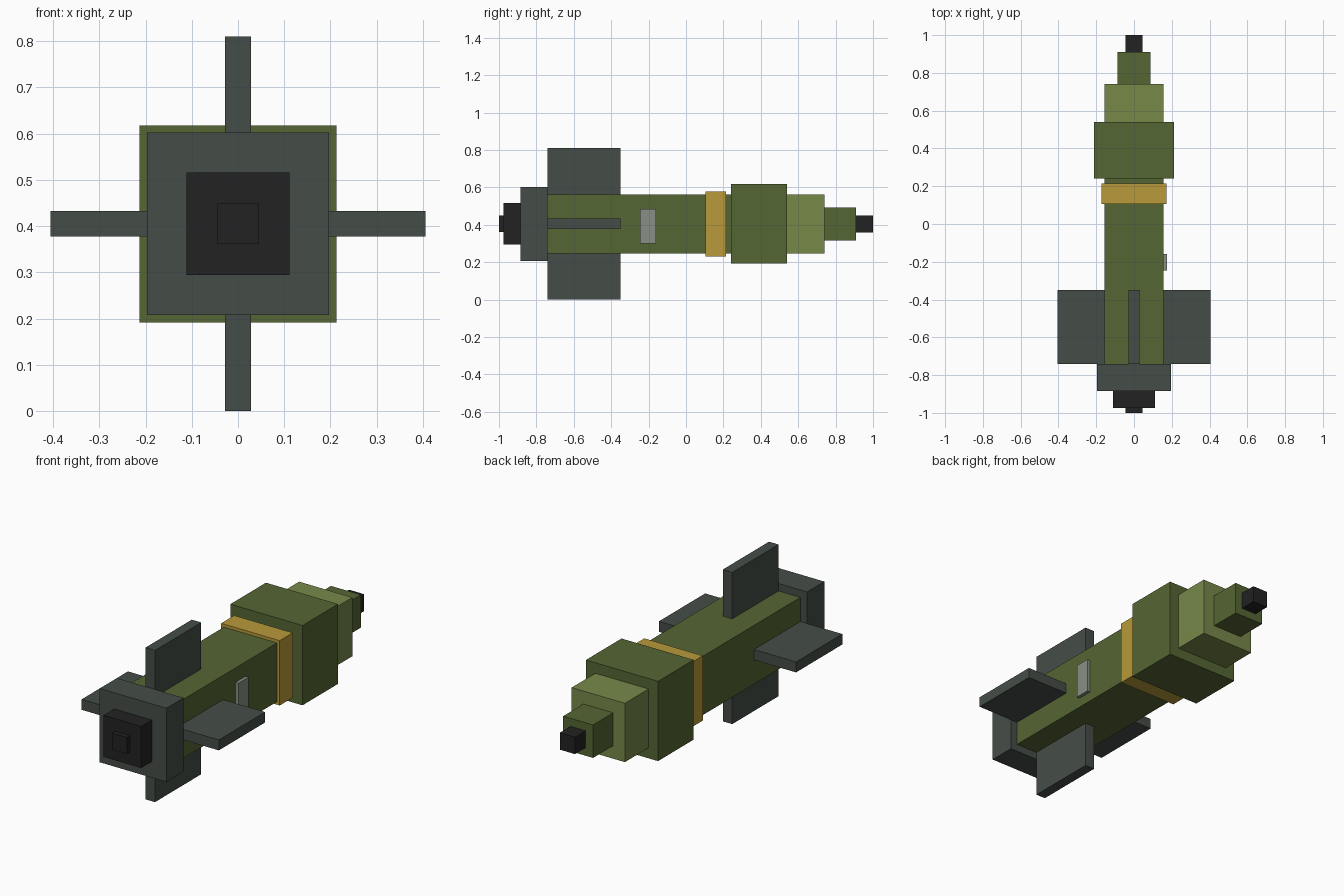
import bpy
from math import pi
from mathutils import Matrix, Vector

cube = bpy.data.objects.get("Cube")
if cube:
    bpy.data.objects.remove(cube, do_unlink=True)

AXIS_Z = 0.405  # height of the long axis


def material(name, hex_code):
    def linear(c):
        return c / 12.92 if c <= 0.04045 else ((c + 0.055) / 1.055) ** 2.4
    rgb = [linear(b / 255) for b in bytes.fromhex(hex_code)]
    mat = bpy.data.materials.new(name)
    mat.use_nodes = True
    mat.diffuse_color = (*rgb, 1)
    bsdf = next(n for n in mat.node_tree.nodes if n.type == 'BSDF_PRINCIPLED')
    bsdf.inputs["Base Color"].default_value = (*rgb, 1)
    return mat


olive = material("olive", "556633")
light_olive = material("light olive", "778849")
gold = material("gold", "B89A3A")
slate = material("slate", "454D48")
black = material("black", "222222")
grey = material("grey", "888F85")


def box(name, low, high, mat, roll=0):
    """Box between two corners measured from the long axis, rolled about it."""
    low, high = Vector(low), Vector(high)
    bpy.ops.mesh.primitive_cube_add(size=1)
    obj = bpy.context.object
    obj.name = name
    obj.data.transform(Matrix.Rotation(roll, 4, 'Y')
                       @ Matrix.Translation((low + high) / 2)
                       @ Matrix.Diagonal((*(high - low), 1)))
    obj.location.z = AXIS_Z
    obj.data.materials.append(mat)
    return obj


# Square body sections: name, start y, end y, half width, colour
sections = [
    ("exhaust_core", -1.0, -0.975, 0.044, black),
    ("exhaust_nozzle", -0.975, -0.885, 0.111, black),
    ("tail_collar", -0.885, -0.74, 0.197, slate),
    ("main_body", -0.74, 0.24, 0.157, olive),
    ("gold_band", 0.105, 0.215, 0.173, gold),
    ("warhead", 0.24, 0.54, 0.213, olive),
    ("nose_step", 0.54, 0.74, 0.157, light_olive),
    ("nose_cone", 0.74, 0.91, 0.088, olive),
    ("nose_tip", 0.91, 1.0, 0.045, black),
]
for name, start, end, half, mat in sections:
    box(name, (-half, start, -half), (half, end, half), mat)

# Four tail fins
for i, side in enumerate(("top", "left", "bottom", "right")):
    box(side + "_fin", (-0.028, -0.74, 0.157), (0.028, -0.35, 0.405), slate, i * pi / 2)

# Access panel on the left side
box("side_panel", (0.157, -0.245, -0.105), (0.175, -0.16, 0.08), grey)
